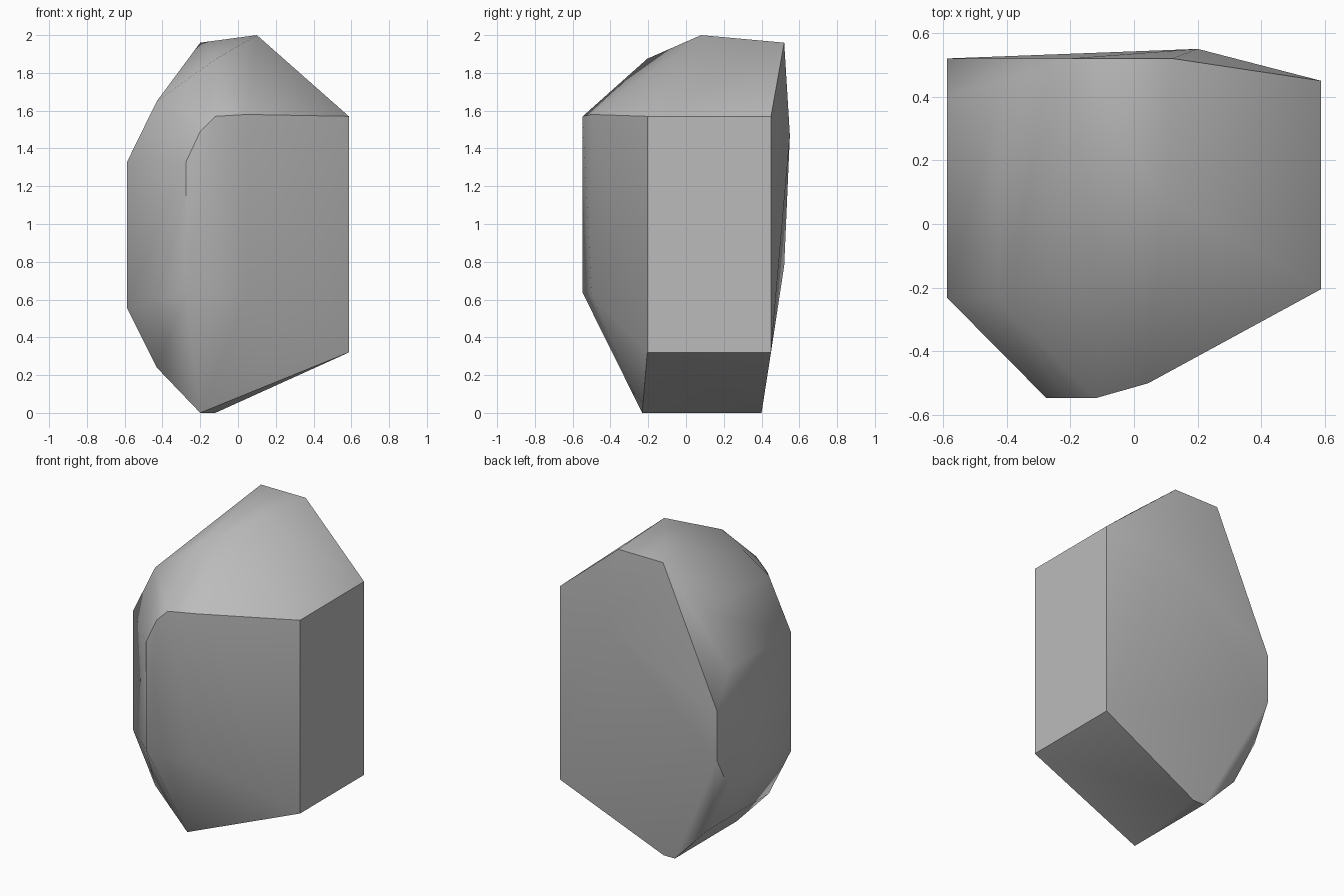
import bpy
import bmesh
from math import radians

default_cube = bpy.data.objects.get("Cube")
if default_cube:
    bpy.data.objects.remove(default_cube, do_unlink=True)


def make_material(name, colour):
    material = bpy.data.materials.new(name)
    material.use_nodes = True
    material.diffuse_color = colour
    shader = next(node for node in material.node_tree.nodes if node.type == "BSDF_PRINCIPLED")
    shader.inputs["Base Color"].default_value = colour
    return material


def convex_solid(name, corners, material, smooth_angle):
    """Wrap the corners in a closed faceted body and smooth its soft bevels."""
    mesh = bpy.data.meshes.new(name)
    body = bmesh.new()
    for corner in corners:
        body.verts.new(corner)
    hull = bmesh.ops.convex_hull(body, input=body.verts[:])
    inner = [item for item in hull["geom_interior"] if isinstance(item, bmesh.types.BMVert)]
    bmesh.ops.delete(body, geom=inner, context="VERTS")
    bmesh.ops.dissolve_limit(body, angle_limit=radians(1), verts=body.verts[:], edges=body.edges[:])
    bmesh.ops.recalc_face_normals(body, faces=body.faces[:])
    body.to_mesh(mesh)
    body.free()
    mesh.materials.append(material)

    solid = bpy.data.objects.new(name, mesh)
    bpy.context.collection.objects.link(solid)
    bpy.ops.object.select_all(action="DESELECT")
    solid.select_set(True)
    bpy.context.view_layer.objects.active = solid
    bpy.ops.object.shade_smooth_by_angle(angle=smooth_angle)
    return solid


# Shared planes of the cut stone
side, front, back = 0.587, -0.547, 0.52
shoulder, chamfer_front, chamfer_back = 1.57, -0.232, 0.4
corners = []

# Flat right-hand wall
for y in (-0.205, 0.45):
    for z in (0.32, shoulder):
        corners.append((side, y, z))

# Rounded left-hand wall: a bevelled profile carried from front to back
for y in (chamfer_front, chamfer_back):
    for x, z in ((-side, 0.555), (-side, 1.33), (-0.43, 0.24), (-0.43, 1.65), (-0.2, 0)):
        corners.append((x, y, z))

# Rear left upright edge and the foot
corners += [(-side, back, z) for z in (0.78, 1.1)]
corners.append((-0.12, chamfer_back, 0))

# Front face with its clipped upper corner
for x, z in ((-0.275, 0.635), (-0.275, 1.33), (-0.2, 1.49), (-0.12, shoulder)):
    corners.append((x, front, z))
corners += [(0.045, -0.5, z) for z in (0.63, 1.58)]

# Peak, crown ridge and the bulge of the back
corners += [(0.1, 0.08, 2), (-0.115, -0.205, 1.875), (0.2, 0.55, 1.47)]
corners += [(x, back, 1.96) for x in (-0.2, 0.12)]

stone_grey = make_material("stone grey", (0.5, 0.5, 0.5, 1))
convex_solid("faceted_rock", corners, stone_grey, radians(45))
